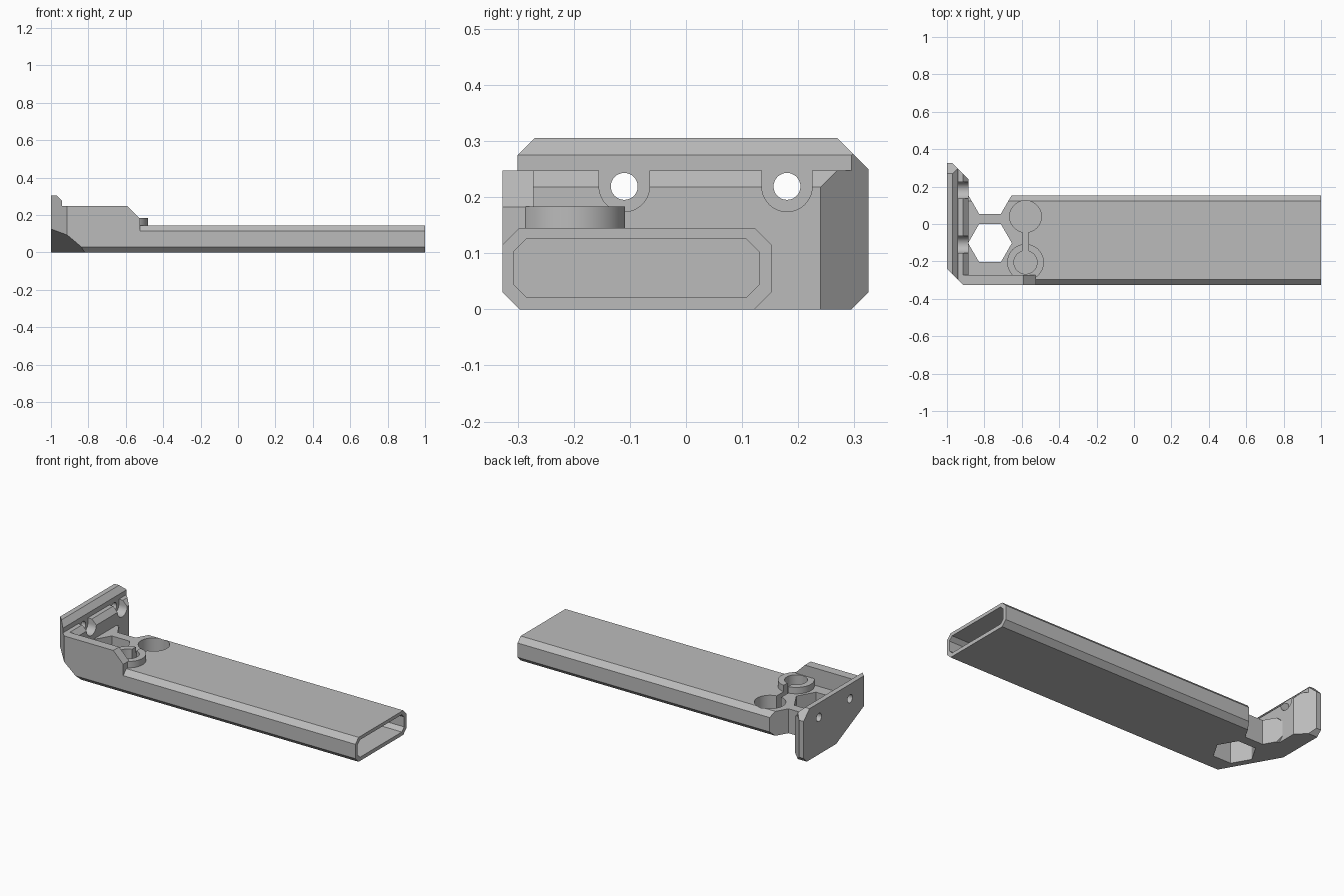
import bpy, bmesh, math
from mathutils import Vector

cube = bpy.data.objects.get("Cube")
if cube:
    bpy.data.objects.remove(cube, do_unlink=True)

grey = bpy.data.materials.new("plain_grey")
grey.use_nodes = True
grey.diffuse_color = (0.5, 0.5, 0.5, 1)
grey.node_tree.nodes["Principled BSDF"].inputs["Base Color"].default_value = (0.5, 0.5, 0.5, 1)


def prism(name, points, axis, lo, hi, planes=()):
    """Extrude a 2D profile along an axis, then trim by (point, outward normal) planes."""
    place = {"x": lambda a, b, t: (t, a, b),
             "y": lambda a, b, t: (a, t, b),
             "z": lambda a, b, t: (a, b, t)}[axis]
    bm = bmesh.new()
    ends = [[bm.verts.new(place(a, b, t)) for a, b in points] for t in (lo, hi)]
    bm.faces.new(ends[0])
    bm.faces.new(ends[1][::-1])
    n = len(points)
    for i in range(n):
        j = (i + 1) % n
        bm.faces.new((ends[0][i], ends[0][j], ends[1][j], ends[1][i]))
    for co, normal in planes:
        bmesh.ops.bisect_plane(bm, geom=bm.verts[:] + bm.edges[:] + bm.faces[:],
                               plane_co=co, plane_no=Vector(normal).normalized(), clear_outer=True)
        bmesh.ops.holes_fill(bm, edges=[e for e in bm.edges if e.is_boundary], sides=0)
    bmesh.ops.recalc_face_normals(bm, faces=bm.faces[:])
    mesh = bpy.data.meshes.new(name)
    bm.to_mesh(mesh)
    bm.free()
    mesh.materials.append(grey)
    obj = bpy.data.objects.new(name, mesh)
    bpy.context.collection.objects.link(obj)
    return obj


def ring_points(a, b, r, n=48):
    return [(a + r * math.cos(math.tau * i / n), b + r * math.sin(math.tau * i / n)) for i in range(n)]


def rect(a0, b0, a1, b1, c=0):
    if not c:
        return [(a0, b0), (a1, b0), (a1, b1), (a0, b1)]
    return [(a0 + c, b0), (a1 - c, b0), (a1, b0 + c), (a1, b1 - c),
            (a1 - c, b1), (a0 + c, b1), (a0, b1 - c), (a0, b0 + c)]


def cut(obj, cutters):
    """Subtract each cutter and discard it."""
    for cutter in cutters:
        cutter.hide_render = True
        mod = obj.modifiers.new("cut", "BOOLEAN")
        mod.operation, mod.solver, mod.object = "DIFFERENCE", "EXACT", cutter
        bpy.context.view_layer.update()
        mesh = bpy.data.meshes.new_from_object(obj.evaluated_get(bpy.context.evaluated_depsgraph_get()))
        obj.modifiers.clear()
        obj.data = mesh
        bpy.data.objects.remove(cutter, do_unlink=True)


# Shared trims at the outer front corner
FRONT, BACK, TOP = -0.327, 0.325, 0.145
a, b, c = Vector((-1, -0.24, 0.125)), Vector((-0.915, FRONT, 0.095)), Vector((-1, 0.02, 0))
low_normal = (b - a).cross(c - a)
if low_normal.z > 0:
    low_normal.negate()
low_corner = (a, low_normal)
side_corner = (a, (-1, -1, 0))
bottom_edge = ((0, FRONT, 0.03), (0, -1, -1))
corner = [side_corner, low_corner, bottom_edge]

KEY_X, RING_Y, POCKET_Y = -0.58, -0.205, 0.04


def keyway():
    """Bore, round pocket and joining slot."""
    return [prism("bore_cutter", ring_points(KEY_X, RING_Y, 0.062), "z", 0.03, 0.3),
            prism("pocket_cutter", ring_points(KEY_X, POCKET_Y, 0.085), "z", 0.03, 0.3),
            prism("slot_cutter", rect(KEY_X - 0.015, RING_Y, KEY_X + 0.015, POCKET_Y), "z", 0.03, 0.3)]


# Long hollow sleeve with the hexagonal openings
sleeve = prism("sleeve", rect(FRONT, 0, 0.152, TOP, 0.03), "x", -0.89, 1, [low_corner])
cut(sleeve, [prism("cavity_cutter", rect(-0.307, 0.022, 0.13, 0.125, 0.022), "x", -0.45, 1.1)]
    + [prism("hex_cutter", ring_points(-0.77, y, 0.117, 6), "z", -0.1, 0.3) for y in (-0.102, 0.156)]
    + keyway())

# Raised ring around the bore
ring = prism("locking_ring", ring_points(KEY_X, RING_Y, 0.098), "z", 0.12, 0.183)
cut(ring, keyway())

# Side wall with sloped end
wall = prism("side_wall", rect(FRONT, 0, -0.272, 0.247), "x", -1, -0.525,
             corner + [((-0.59, 0, 0.247), (1, 0, 1))])
cut(wall, [prism("wall_step_cutter", rect(-0.99, 0.2, -0.3, 0.3), "y", -0.2, -0.1)])

# End plate with stepped top and trimmed corners
plate = prism("end_plate",
              [(-1, 0), (-0.885, 0), (-0.885, 0.218), (-0.914, 0.247), (-0.94, 0.247),
               (-0.94, 0.275), (-0.97, 0.305), (-1, 0.305)],
              "y", FRONT, BACK,
              corner + [((-0.97, BACK, 0), (1, 1, 0)),
                        ((0, 0.27, 0.305), (0, 1, 1)),
                        ((0, -0.27, 0.305), (0, -1, 1)),
                        ((0, 0.295, 0), (0, 1, -1))])

# Screw holes with open-topped recesses
for y in (-0.11, 0.18):
    cut(plate, [prism("recess_cutter",
                      [(y + 0.045 * math.cos(t), 0.219 + 0.045 * math.sin(t))
                       for t in (math.pi + math.pi * i / 24 for i in range(25))]
                      + [(y + 0.045, 0.262), (y - 0.045, 0.262)], "x", -0.94, -0.8),
                prism("screw_cutter", ring_points(y, 0.219, 0.024, 32), "x", -1.1, -0.8)])

# Smooth the round walls, keep every edge sharp
for obj in (sleeve, ring, wall, plate):
    bpy.ops.object.select_all(action="DESELECT")
    obj.select_set(True)
    bpy.context.view_layer.objects.active = obj
    bpy.ops.object.shade_smooth_by_angle(angle=math.radians(25))
